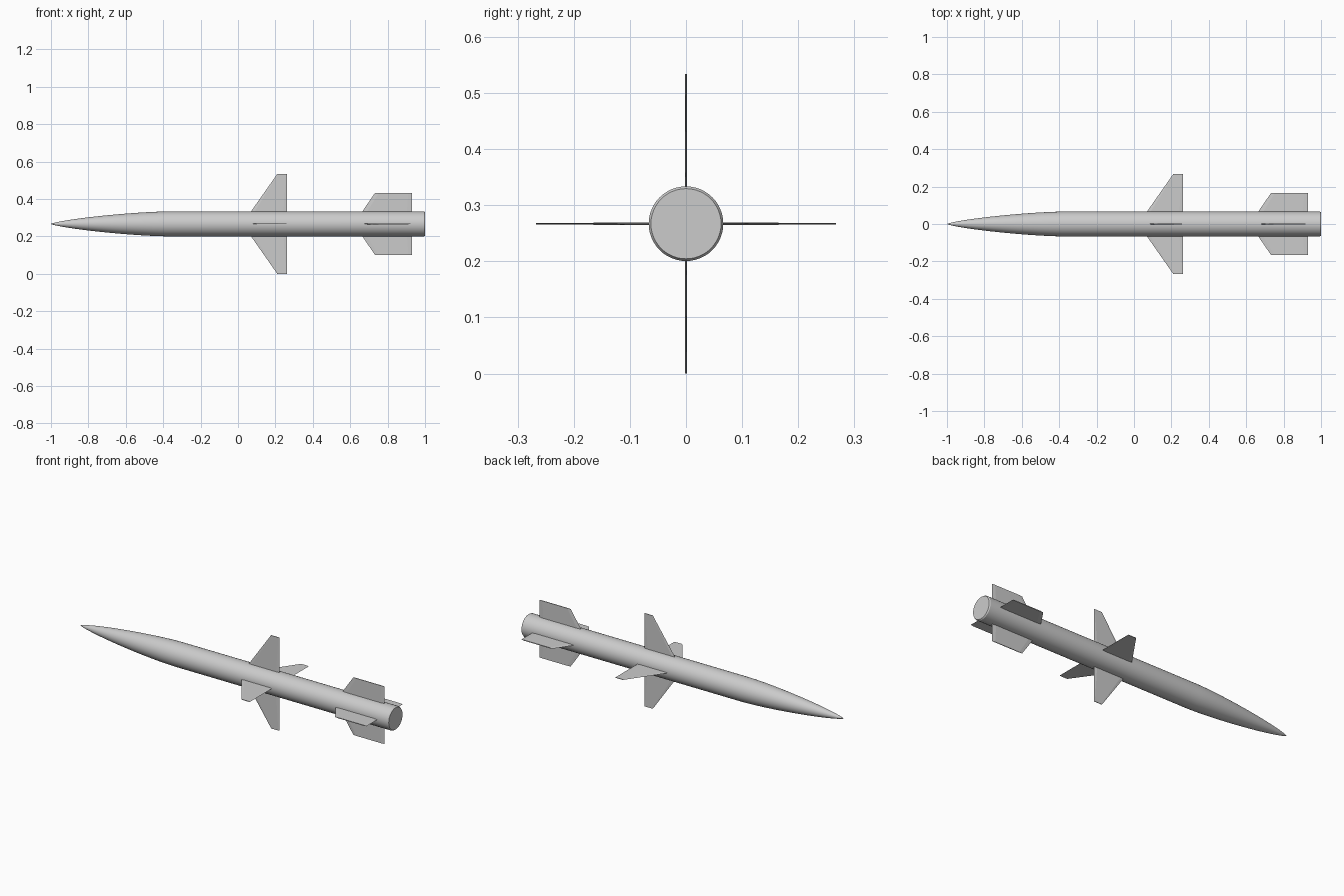
import bpy, bmesh, math
from mathutils import Matrix, Vector

cube = bpy.data.objects.get("Cube")
if cube:
    bpy.data.objects.remove(cube, do_unlink=True)

AXIS_Z, RADIUS, NOSE_LEN, SIDES = 0.267, 0.0665, 0.62, 48

grey = bpy.data.materials.new("light grey")
grey.use_nodes = True
colour = (0.6, 0.6, 0.6, 1)
grey.diffuse_color = colour
grey.node_tree.nodes["Principled BSDF"].inputs["Base Color"].default_value = colour


def make_object(name, bm):
    bmesh.ops.recalc_face_normals(bm, faces=bm.faces)
    mesh = bpy.data.meshes.new(name)
    bm.to_mesh(mesh)
    bm.free()
    mesh.materials.append(grey)
    obj = bpy.data.objects.new(name, mesh)
    bpy.context.collection.objects.link(obj)
    return obj


# Body: slender curved nose, straight tube and a small bevel at the tail
def nose_radius(t):
    a = math.acos(1 - 2 * t)
    return RADIUS * math.sqrt((a - math.sin(2 * a) / 2) / math.pi)


steps = 24
profile = [(-1 + NOSE_LEN * (i / steps) ** 2, nose_radius((i / steps) ** 2))
           for i in range(1, steps + 1)]
profile += [(0.994, RADIUS), (1, RADIUS - 0.004)]

bm = bmesh.new()
rings = []
for x, r in profile:
    rings.append([bm.verts.new((x, r * math.cos(a), AXIS_Z + r * math.sin(a)))
                  for a in (math.tau * k / SIDES for k in range(SIDES))])
tip = bm.verts.new((-1, 0, AXIS_Z))
for k in range(SIDES):
    n = (k + 1) % SIDES
    bm.faces.new((tip, rings[0][k], rings[0][n]))
    for a, b in zip(rings, rings[1:]):
        bm.faces.new((a[k], b[k], b[n], a[n]))
bm.faces.new(rings[-1])
body = make_object("body", bm)
bpy.context.view_layer.objects.active = body
body.select_set(True)
bpy.ops.object.shade_smooth_by_angle(angle=math.radians(30))
body.select_set(False)


# Fins: thin plates with chamfered leading and trailing edges
def make_fin(name, lead_root, lead_tip, trail, tip_r, thick, angle):
    root_r = RADIUS * 0.9
    bm = bmesh.new()
    sections = []
    for lead, r in ((lead_root, root_r), (lead_tip, tip_r)):
        chord = trail - lead
        h = thick / 2
        pts = ((lead, 0), (lead + 0.1 * chord, h), (trail - 0.1 * chord, h),
               (trail, 0), (trail - 0.1 * chord, -h), (lead + 0.1 * chord, -h))
        sections.append([bm.verts.new((x, y, r)) for x, y in pts])
    root, tip = sections
    for i in range(6):
        j = (i + 1) % 6
        bm.faces.new((root[i], root[j], tip[j], tip[i]))
    bm.faces.new(root)
    bm.faces.new(tip)
    turn = Matrix.Translation(Vector((0, 0, AXIS_Z))) @ Matrix.Rotation(angle, 4, "X")
    bmesh.ops.transform(bm, matrix=turn, verts=bm.verts)
    make_object(name, bm)


for i, side in enumerate(("top", "front", "bottom", "back")):
    angle = i * math.pi / 2
    make_fin("wing_" + side, 0.065, 0.21, 0.262, 0.267, 0.003, angle)
    make_fin("tail_fin_" + side, 0.66, 0.732, 0.93, 0.165, 0.004, angle)
